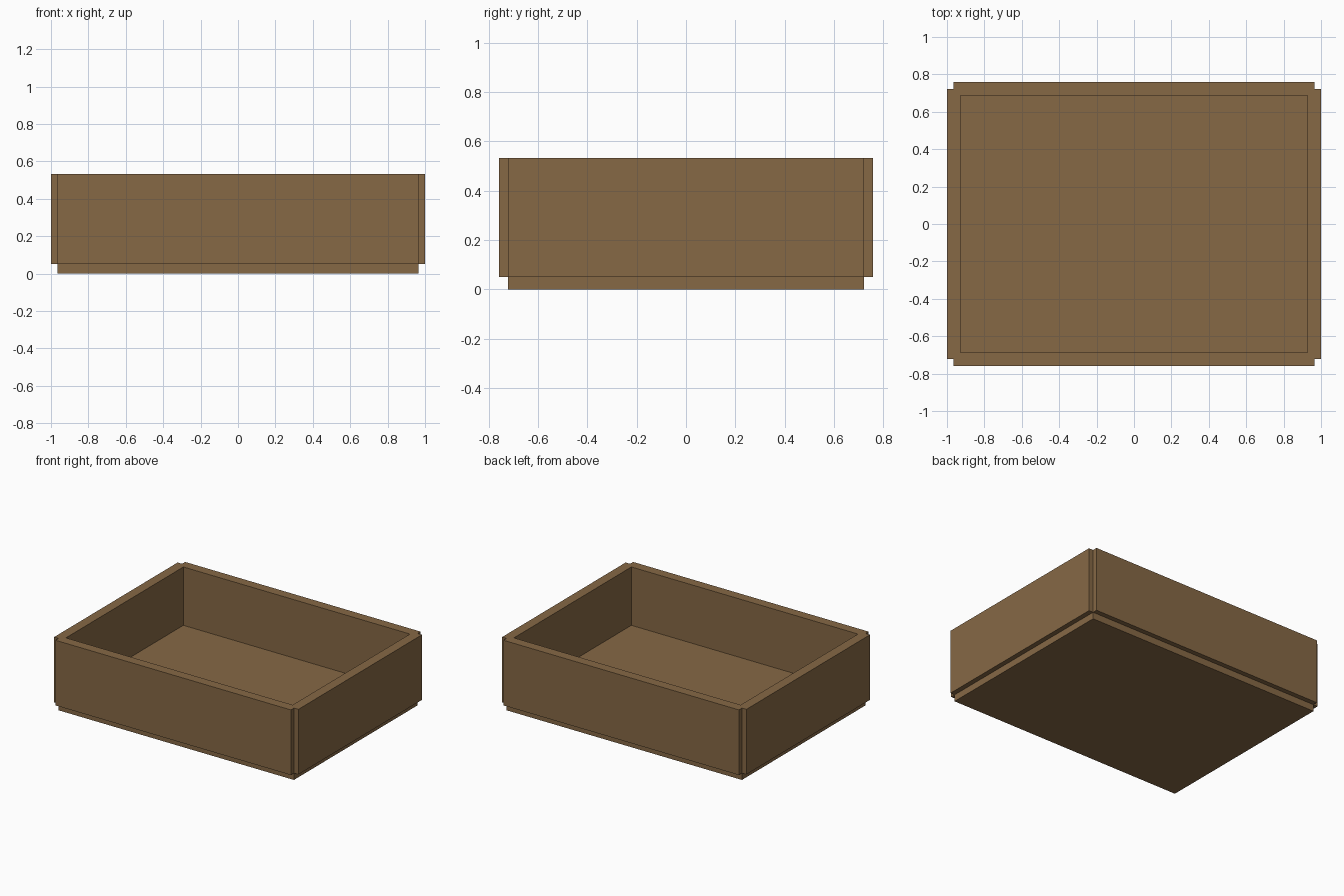
import bpy

if "Cube" in bpy.data.objects:
    bpy.data.objects.remove(bpy.data.objects["Cube"])

wood = bpy.data.materials.new("brown wood")
wood.diffuse_color = (0.24, 0.14, 0.06, 1)
wood.use_nodes = True
wood.node_tree.nodes["Principled BSDF"].inputs["Base Color"].default_value = wood.diffuse_color

HX, HY = 0.964, 0.7225      # half size of the floor; walls are centred on its edges
FLOOR = 0.10                # floor thickness
T = 0.072                   # wall thickness
Z0, Z1 = 0.05, 0.532        # wall bottom and top


def box(name, centre, size):
    bpy.ops.mesh.primitive_cube_add(size=1, location=centre)
    ob = bpy.context.object
    ob.name = name
    ob.scale = size
    bpy.ops.object.transform_apply(location=False, rotation=False, scale=True)
    ob.data.materials.append(wood)
    return ob


# Floor slab
box("tray_floor", (0, 0, FLOOR / 2), (2 * HX, 2 * HY, FLOOR))

# Four walls straddling the slab edges, leaving small notches at the corners
zc, h = (Z0 + Z1) / 2, Z1 - Z0
for s, side in ((-1, "front"), (1, "back")):
    box(side + "_wall", (0, s * HY, zc), (2 * HX, T, h))
for s, side in ((-1, "left"), (1, "right")):
    box(side + "_wall", (s * HX, 0, zc), (T, 2 * HY, h))
